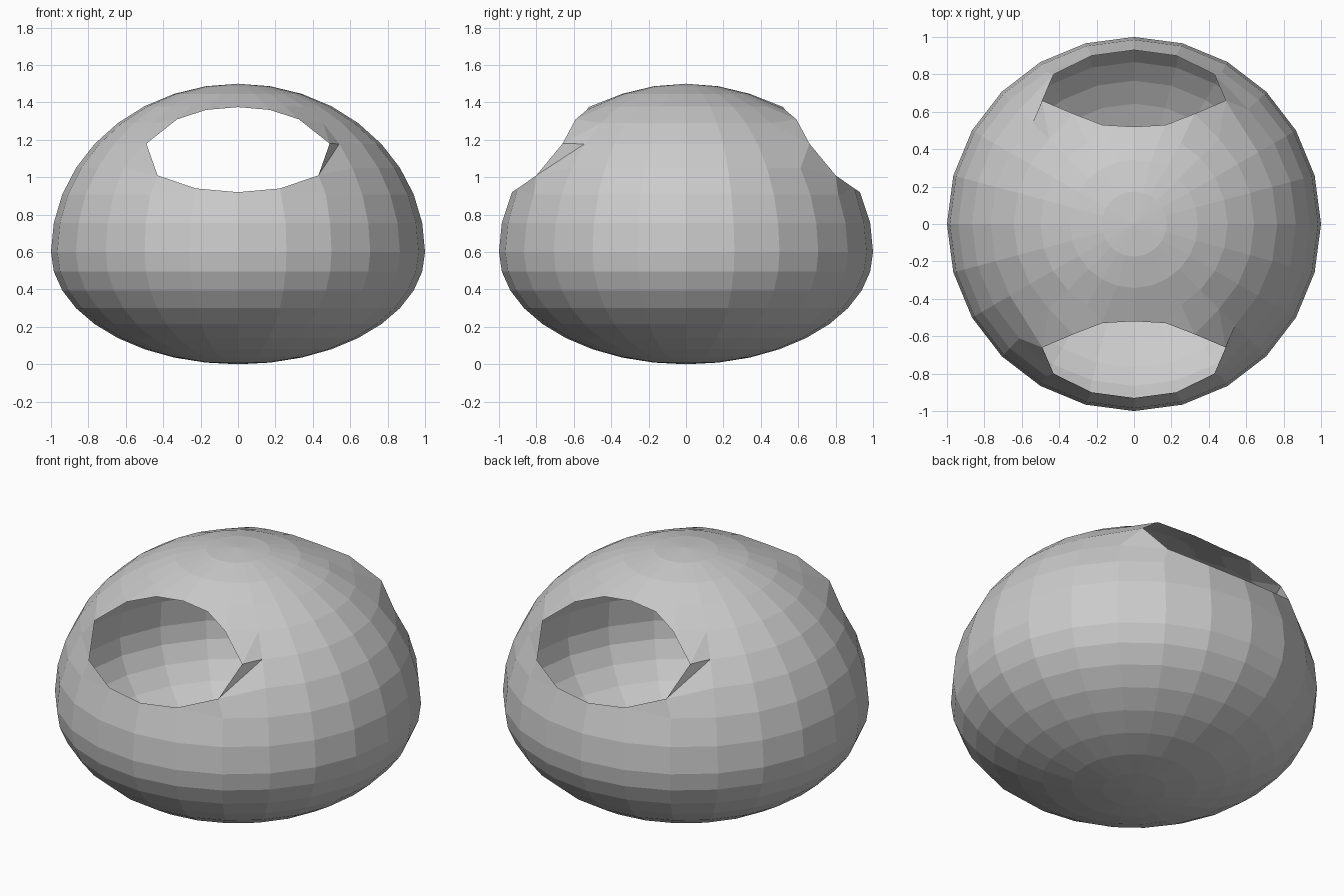
import bpy, bmesh
from math import sin, cos, radians

if "Cube" in bpy.data.objects:
    bpy.data.objects.remove(bpy.data.objects["Cube"])

SEG, STEP_LON, STEP_LAT = 24, 15, 10
# rim points of the front opening: (latitude, columns from centre) -> x, y, z
RIM = {
    (60, 0): (0, -0.52, 1.375), (60, 1): (0.17, -0.53, 1.36),
    (50, 2): (0.325, -0.59, 1.31), (40, 3): (0.49, -0.66, 1.18),
    (30, 2): (0.43, -0.80, 1.01), (20, 1): (0.225, -0.90, 0.94),
    (20, 0): (0, -0.93, 0.92),
}
# columns removed on each latitude to open the hole
OPEN = {30: 1, 40: 2, 50: 1}

bm = bmesh.new()


def local(col):
    """Column relative to the nearer opening, and which way that opening faces."""
    c = (col + 6) % SEG - 6
    return (c, 1) if c < 6 else (c - 12, -1)


def point(lat, col):
    c, face = local(col)
    key = (lat, abs(c))
    if key in RIM and key + (c,) != (40, 3, 3):
        x, y, z = RIM[key]
        return (face * (x if c >= 0 else -x), face * y, z)
    r, a = cos(radians(lat)), radians(col * STEP_LON)
    z = 0.6 + (0.9 if lat > 0 else 0.6) * sin(radians(lat))
    return (r * sin(a), -r * cos(a), z)


# shell vertices, skipping those inside the openings
grid = {}
poles = {s: bm.verts.new((0, 0, 1.5 if s > 0 else 0)) for s in (-90, 90)}
for lat in range(-90, 91, STEP_LAT):
    for col in range(SEG):
        if lat in poles:
            grid[lat, col] = poles[lat]
        elif abs(local(col)[0]) > OPEN.get(lat, -1):
            grid[lat, col] = bm.verts.new(point(lat, col))

# small torn corner beside each opening
corner = {}
for face, col in ((1, 3), (-1, 15)):
    x, y, z = RIM[40, 3]
    corner[col] = bm.verts.new((face * x, face * y, z))
    c, base = corner[col], grid[40, col]
    bm.faces.new((c, base, grid[50, col]))
    bm.faces.new((c, grid[30, col - 1], base))

# shell faces; cells touching an opening become triangles or vanish
for lat in range(-90, 90, STEP_LAT):
    for col in range(SEG):
        nxt = (col + 1) % SEG
        keys = [(lat, col), (lat, nxt), (lat + STEP_LAT, nxt), (lat + STEP_LAT, col)]
        verts = []
        for k in keys:
            v = grid.get(k)
            if lat == 40 and k[0] == 40 and nxt in corner and k[1] == nxt:
                v = corner[nxt]
            if v and v not in verts:
                verts.append(v)
        if len(verts) > 2:
            bm.faces.new(verts)

mesh = bpy.data.meshes.new("shell")
bm.to_mesh(mesh)
bm.free()
shell = bpy.data.objects.new("shell", mesh)
bpy.context.collection.objects.link(shell)
